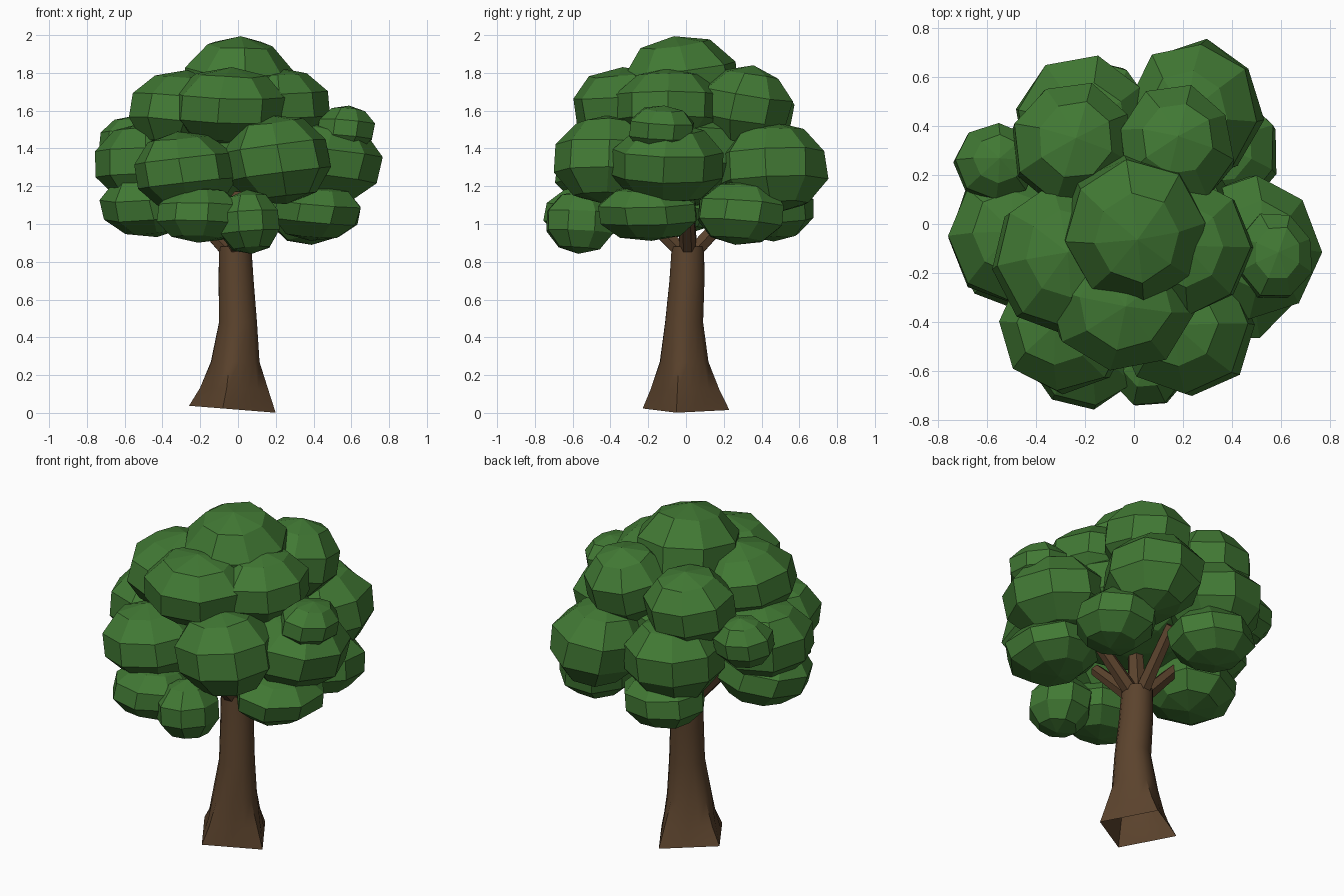
import bpy, bmesh, math, random
from mathutils import Vector, Euler

if "Cube" in bpy.data.objects:
    bpy.data.objects.remove(bpy.data.objects["Cube"])

random.seed(4)


def material(name, rgb):
    m = bpy.data.materials.new(name)
    m.diffuse_color = (*rgb, 1)
    m.use_nodes = True
    m.node_tree.nodes["Principled BSDF"].inputs["Base Color"].default_value = m.diffuse_color
    return m


GREEN = material("leaf green", (0.053, 0.19, 0.034))
BROWN = material("bark brown", (0.105, 0.056, 0.026))


def finish(bm, name, mat, recalc=True):
    if recalc:
        bmesh.ops.recalc_face_normals(bm, faces=bm.faces)
    me = bpy.data.meshes.new(name)
    bm.to_mesh(me)
    bm.free()
    me.materials.append(mat)
    ob = bpy.data.objects.new(name, me)
    bpy.context.collection.objects.link(ob)
    return ob


def skin(bm, rings, bottom=True):
    """Join a stack of equal vertex rings and cap the ends."""
    n = len(rings[0])
    vs = [[bm.verts.new(p) for p in r] for r in rings]
    for a, b in zip(vs, vs[1:]):
        for i in range(n):
            j = (i + 1) % n
            bm.faces.new((a[i], a[j], b[j], b[i]))
    if bottom:
        bm.faces.new(vs[0][::-1])
    bm.faces.new(vs[-1])


def leaf_clump(name, c, r):
    """Flat-faced, slightly tilted low-poly ball with centre c and half-sizes r."""
    bm = bmesh.new()
    bmesh.ops.create_uvsphere(bm, u_segments=8, v_segments=5, radius=1)
    rot = Euler((random.uniform(-.16, .16), random.uniform(-.16, .16),
                 random.uniform(0, 6.28))).to_matrix()
    for v in bm.verts:
        p = rot @ (v.co * random.uniform(0.98, 1.04))
        v.co = Vector(c) + Vector((p.x * r[0] * 1.03, p.y * r[1] * 1.03, p.z * r[2]))
    return finish(bm, name, GREEN)


# Foliage tiers: centre x, y, z and half-sizes x, y, z
upper = [
    (0, -.02, 1.74, .29, .30, .26), (-.05, -.30, 1.62, .31, .30, .21),
    (-.31, -.14, 1.60, .27, .30, .21), (.23, -.09, 1.62, .25, .28, .21),
    (.17, .31, 1.62, .24, .25, .22), (-.25, .32, 1.59, .25, .26, .21),
]
middle = [
    (.21, -.42, 1.34, .28, .28, .24), (-.28, -.42, 1.28, .27, .27, .21),
    (.47, -.10, 1.32, .28, .30, .22), (.57, -.13, 1.50, .16, .18, .13),
    (-.49, -.05, 1.32, .27, .28, .22), (-.56, .25, 1.43, .17, .16, .14),
    (.25, .46, 1.30, .27, .29, .24), (-.21, .41, 1.31, .28, .28, .23),
]
lower = [
    (-.20, -.53, 1.05, .23, .22, .15), (.06, -.56, 1.01, .17, .19, .17),
    (.42, -.20, 1.06, .24, .28, .15), (.37, .29, 1.06, .22, .24, .17),
    (-.47, -.09, 1.10, .26, .26, .17), (-.17, .45, 1.07, .24, .23, .16),
]
for tier, rows in (("upper", upper), ("middle", middle), ("lower", lower)):
    for k, row in enumerate(rows):
        leaf_clump(f"{tier}_foliage_{k + 1}", row[:3], row[3:])
leaf_clump("core_foliage", (0, 0, 1.38), (.42, .42, .29))

# Trunk: square flared foot, open underneath, blending into a round stem
# (height, centre x, centre y, corner radius, side radius)
profile = [
    (0.0, -.03, 0, .235, .166), (.12, -.02, -.005, .185, .148),
    (.27, -.015, -.01, .132, .122), (.48, 0, -.01, .103, .098),
    (.70, -.01, .005, .095, .092), (.88, -.015, .01, .087, .087),
]
bm = bmesh.new()
rings = []
for z, cx, cy, rc, rs in profile:
    ring = []
    for i in range(16):
        a = i * math.tau / 16
        fold = abs((a + math.pi / 4) % (math.pi / 2) - math.pi / 4)
        square = rc * .7071 / math.cos(math.pi / 4 - fold)
        t = min(1, z / .25)
        rr = square * (1 - t) + (rs + (rc - rs) * math.cos(2 * a) ** 2) * t
        x = cx + rr * math.cos(a - .22)
        y = cy + rr * math.sin(a - .22)
        dz = (.017 - .08 * x) * max(0, 1 - z / .2)   # foot is cut at a slight tilt
        ring.append((x, y, z + dz))
    rings.append(ring)
skin(bm, rings, bottom=False)
trunk = finish(bm, "trunk", BROWN, recalc=False)
bpy.context.view_layer.objects.active = trunk
trunk.select_set(True)
bpy.ops.object.shade_smooth_by_angle(angle=math.radians(35))


# Branches fanning out from the top of the trunk into the foliage
def branch(name, start, end, r0, r1):
    a, b = Vector(start), Vector(end)
    q = (b - a).to_track_quat('Z', 'Y')
    bm = bmesh.new()
    skin(bm, [[p + q @ Vector((r * math.cos(i * math.tau / 6), r * math.sin(i * math.tau / 6), 0))
               for i in range(6)] for p, r in ((a, r0), (b, r1))])
    finish(bm, name, BROWN)


for k in range(4):
    a = math.radians(90 * k)
    c, s = math.cos(a), math.sin(a)
    branch(f"branch_{k + 1}", (-.015 + .03 * c, .01 + .03 * s, .85),
           (.32 * c, .32 * s, 1.15), .045, .035)
branch("centre_branch", (-.015, .01, .86), (0, 0, 1.3), .055, .035)
